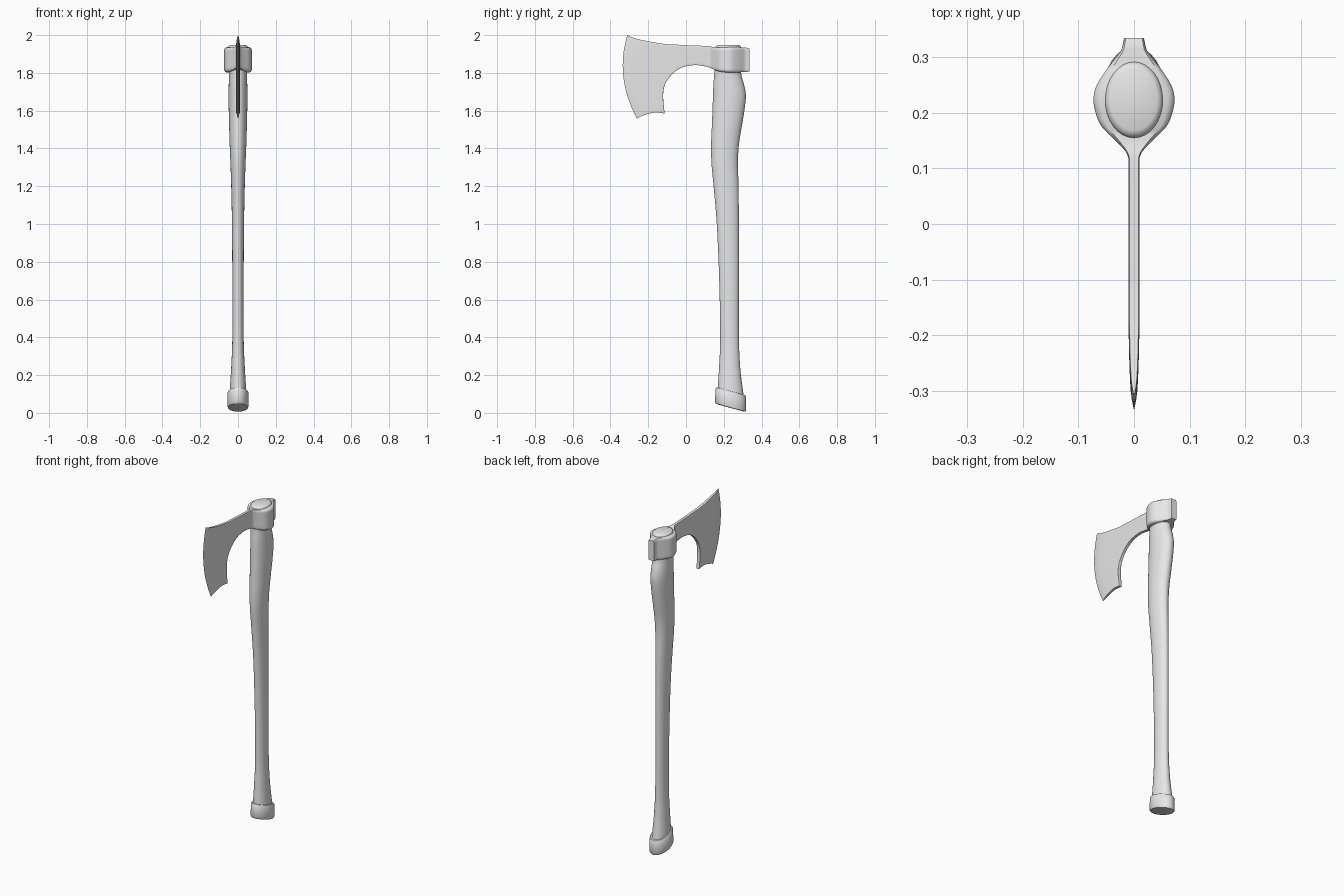
import bpy, bmesh, math

cube = bpy.data.objects.get("Cube")
if cube:
    bpy.data.objects.remove(cube, do_unlink=True)

grey = bpy.data.materials.new("plain grey")
grey.use_nodes = True
colour = (0.8, 0.8, 0.8, 1)
grey.diffuse_color = colour
grey.node_tree.nodes["Principled BSDF"].inputs["Base Color"].default_value = colour


def spline(rows, steps):
    """Smoothly fill in rows of numbers between the given stations."""
    out = []
    for i in range(len(rows) - 1):
        a, b, c, d = rows[max(i - 1, 0)], rows[i], rows[i + 1], rows[min(i + 2, len(rows) - 1)]
        for k in range(steps):
            t = k / steps
            out.append([q + t / 2 * (r - p + t * (2 * p - 5 * q + 4 * r - s + t * (3 * (q - r) + s - p)))
                        for p, q, r, s in zip(a, b, c, d)])
    return out + [rows[-1]]


def loft(name, rings, angle):
    """Skin a stack of closed rings and cap both ends."""
    bm = bmesh.new()
    loops = [[bm.verts.new(p) for p in ring] for ring in rings]
    n = len(loops[0])
    for low, high in zip(loops, loops[1:]):
        for i in range(n):
            j = (i + 1) % n
            bm.faces.new((low[i], low[j], high[j], high[i]))
    bm.faces.new(loops[0][::-1])
    bm.faces.new(loops[-1])
    bmesh.ops.remove_doubles(bm, verts=bm.verts, dist=0.0001)
    bmesh.ops.recalc_face_normals(bm, faces=bm.faces)
    mesh = bpy.data.meshes.new(name)
    bm.to_mesh(mesh)
    bm.free()
    mesh.materials.append(grey)
    obj = bpy.data.objects.new(name, mesh)
    bpy.context.collection.objects.link(obj)
    bpy.ops.object.select_all(action='DESELECT')
    obj.select_set(True)
    bpy.context.view_layer.objects.active = obj
    bpy.ops.object.shade_smooth_by_angle(angle=math.radians(angle))
    return obj


def oval(z, front, back, half, slope=0, n=32):
    """Oval ring; slope tilts it along y."""
    mid, depth = (front + back) / 2, (back - front) / 2
    ring = []
    for i in range(n):
        a = math.tau * i / n
        dy = depth * math.sin(a)
        ring.append((half * math.cos(a), mid + dy, z + slope * dy))
    return ring


# Handle: height, front y, back y, half width
handle = [
    (.06, .165, .31, .045), (.13, .168, .3, .043), (.24, .175, .287, .036),
    (.4, .181, .28, .03), (.7, .176, .28, .03), (1, .163, .28, .032),
    (1.2, .146, .278, .036), (1.32, .135, .275, .04), (1.42, .133, .28, .044),
    (1.52, .137, .296, .047), (1.6, .14, .309, .049), (1.68, .143, .317, .05),
    (1.74, .145, .307, .049), (1.8, .15, .292, .048), (1.935, .155, .292, .052)]
rings = [oval(*row) for row in spline(handle, 4)]
rings += [oval(1.943, .159, .288, .049), oval(1.947, .168, .279, .042)]
loft("handle", rings, 50)

# Slanted butt cap at the foot of the handle
cap = [(.026, .172, .3, .044), (.028, .158, .314, .053), (.036, .153, .319, .056),
       (.108, .157, .317, .055), (.114, .161, .313, .051), (.115, .175, .299, .04)]
loft("butt_cap", [oval(*row, slope=-.27) for row in cap], 40)

# Head: upper y, upper z, lower y, lower z, half thickness, forward bulge
blade = [
    (-.311, 2, -.26, 1.558, 0, .046), (-.28, 1.986, -.23, 1.573, .006, .042),
    (-.22, 1.971, -.167, 1.59, .009, .03), (-.16, 1.96, -.113, 1.585, .01, .015)]
neck = [
    blade[-1], (-.14, 1.957, -.121, 1.675, .01, .005), (-.11, 1.953, -.111, 1.738, .01, 0),
    (-.075, 1.951, -.075, 1.791, .01, 0), (-.022, 1.948, -.022, 1.828, .01, 0),
    (.045, 1.945, .045, 1.841, .01, 0), (.1, 1.943, .1, 1.835, .01, 0)]
# Eye and back lug: y, top z, bottom z, half width
eye = [(.125, 1.941, 1.828, .012), (.147, 1.936, 1.818, .03), (.175, 1.934, 1.808, .058),
       (.2, 1.935, 1.804, .069), (.225, 1.936, 1.802, .073), (.25, 1.936, 1.802, .067),
       (.28, 1.936, 1.803, .048), (.308, 1.934, 1.805, .026), (.32, 1.933, 1.805, .021),
       (.335, 1.929, 1.807, .018)]
neck += [(y, top, y, bottom, half, 0) for y, top, bottom, half in eye]


def head_section(uy, uz, ly, lz, half, bulge):
    """Flat-sided section with softened top and bottom edges."""
    soft = .012 / (uz - lz)
    levels = [0, soft / 3] + [soft + (1 - 2 * soft) * i / 14 for i in range(15)] + [1 - soft / 3, 1]
    side = []
    for i, v in enumerate(levels):
        edge = min(i, len(levels) - 1 - i)
        x = half * (.82, .94, 1)[min(edge, 2)]
        side.append((x, uy + (ly - uy) * v - 4 * bulge * v * (1 - v), uz + (lz - uz) * v))
    return side + [(-x, y, z) for x, y, z in reversed(side)]


stations = spline(blade, 3) + spline(neck, 4)[1:]
loft("axe_head", [head_section(*s) for s in stations], 40)
